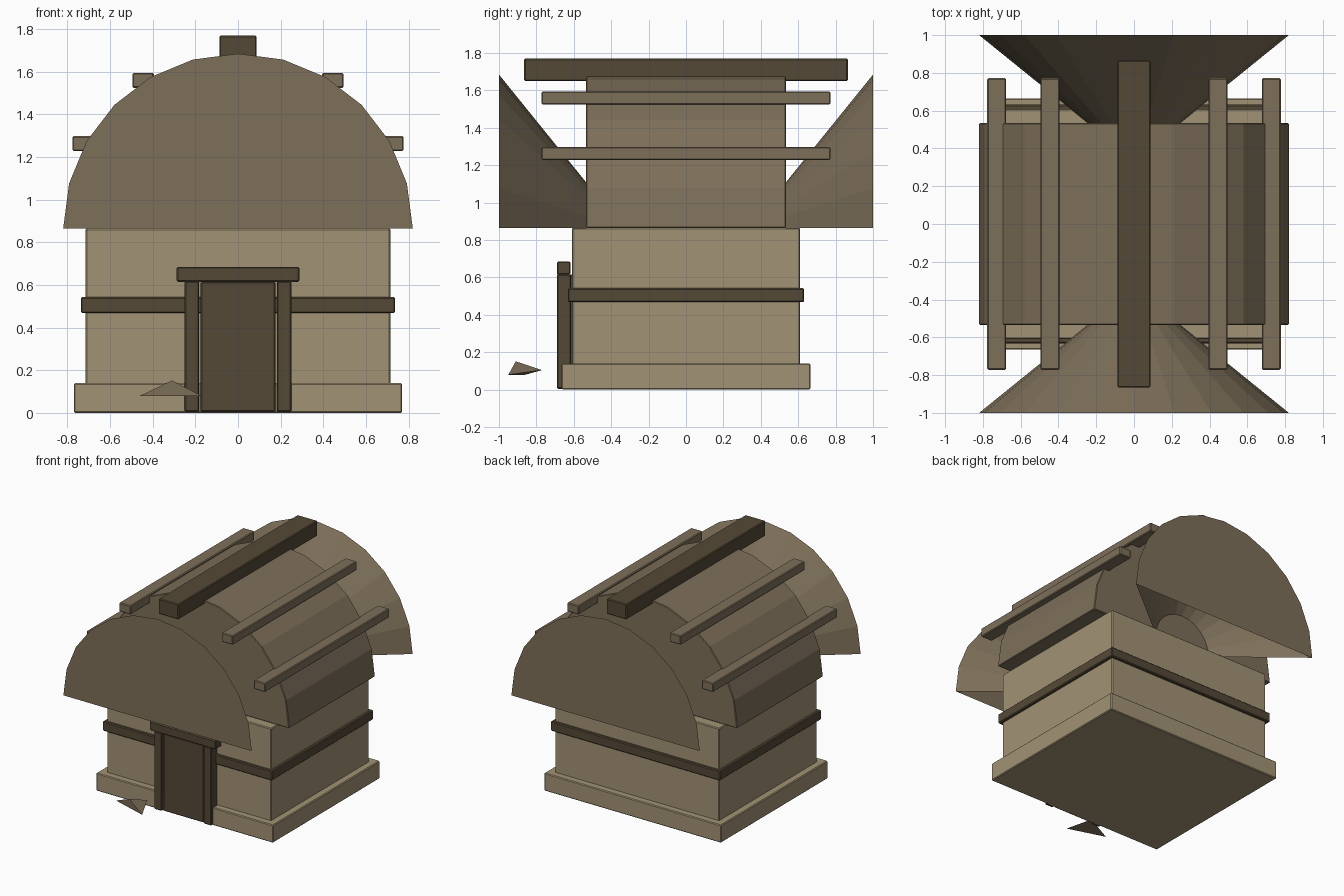
import bpy
import bmesh
from math import sin, cos, pi

cube = bpy.data.objects.get("Cube")
if cube:
    bpy.data.objects.remove(cube, do_unlink=True)


def make_material(name, rgb):
    mat = bpy.data.materials.new(name)
    mat.use_nodes = True
    mat.diffuse_color = (*rgb, 1)
    mat.node_tree.nodes["Principled BSDF"].inputs["Base Color"].default_value = (*rgb, 1)
    return mat


CLAY = make_material("pale clay", (0.36, 0.29, 0.177))
THATCH = make_material("brown thatch", (0.207, 0.16, 0.102))
TIMBER = make_material("dark timber", (0.089, 0.066, 0.037))


def add_object(name, bm, mat, bevel=0.0):
    bmesh.ops.recalc_face_normals(bm, faces=bm.faces[:])
    mesh = bpy.data.meshes.new(name)
    bm.to_mesh(mesh)
    bm.free()
    mesh.materials.append(mat)
    obj = bpy.data.objects.new(name, mesh)
    bpy.context.collection.objects.link(obj)
    if bevel:
        mod = obj.modifiers.new("soft_edges", "BEVEL")
        mod.width = bevel
        mod.segments = 1
        mod.limit_method = "ANGLE"
    return obj


def box(name, mat, x, y, z, bevel=0.006):
    """Box from its (low, high) extent on each axis."""
    bm = bmesh.new()
    bmesh.ops.create_cube(bm, size=1)
    for v in bm.verts:
        for axis, (low, high) in enumerate((x, y, z)):
            v.co[axis] = (low + high) / 2 + v.co[axis] * (high - low)
    return add_object(name, bm, mat, bevel)


EAVES = 0.865
RADIUS = 0.82
SIDES = 12


def half_round(name, rings, closed, bevel=0.0):
    """Loft half circles given as (y, radius), capped at the first ring."""
    bm = bmesh.new()
    loops = []
    for y, r in rings:
        angles = [pi * i / SIDES for i in range(SIDES + 1)]
        loops.append([bm.verts.new((r * cos(a), y, EAVES + r * sin(a))) for a in angles])
    first, last = loops
    for i in range(SIDES):
        bm.faces.new((first[i], first[i + 1], last[i + 1], last[i]))
    bm.faces.new(first)
    if closed:
        bm.faces.new(last)
        bm.faces.new((first[0], first[-1], last[-1], last[0]))
    return add_object(name, bm, THATCH, bevel)


# Body of the hut
box("plinth", CLAY, (-0.77, 0.77), (-0.665, 0.665), (0, 0.14))
box("walls", CLAY, (-0.715, 0.715), (-0.61, 0.61), (0.13, EAVES))
box("wall_band", TIMBER, (-0.737, 0.737), (-0.632, 0.632), (0.468, 0.543))

# Doorway
box("door", TIMBER, (-0.175, 0.175), (-0.678, -0.6), (0.005, 0.615))
for side, label in ((1, "left"), (-1, "right")):
    edges = sorted((side * 0.182, side * 0.25))
    box("door_post_" + label, TIMBER, edges, (-0.69, -0.615), (0.005, 0.617))
box("lintel", TIMBER, (-0.288, 0.288), (-0.69, -0.618), (0.615, 0.685))

# Barrel roof and its flared end hoods
half_round("barrel_roof", ((-0.535, RADIUS), (0.535, RADIUS)), True, 0.005)
for side, label in ((-1, "front"), (1, "back")):
    half_round(label + "_hood", ((side, RADIUS), (side * 0.535, 0.245)), False)

# Roof timbers
box("ridge_beam", TIMBER, (-0.087, 0.087), (-0.865, 0.865), (1.65, 1.77))
for side, label in ((1, "left"), (-1, "right")):
    for level, x, z in (("upper", 0.445, 1.56), ("lower", 0.727, 1.263)):
        cx = side * x
        box(f"{level}_purlin_{label}", THATCH, (cx - 0.05, cx + 0.05),
            (-0.772, 0.772), (z - 0.035, z + 0.035))

# Loose stone shard beside the door
bm = bmesh.new()
for co in ((-0.46, -0.86, 0.08), (-0.31, -0.91, 0.152),
           (-0.17, -0.95, 0.08), (-0.25, -0.77, 0.105)):
    bm.verts.new(co)
bmesh.ops.convex_hull(bm, input=bm.verts[:])
add_object("stone_shard", bm, THATCH)
